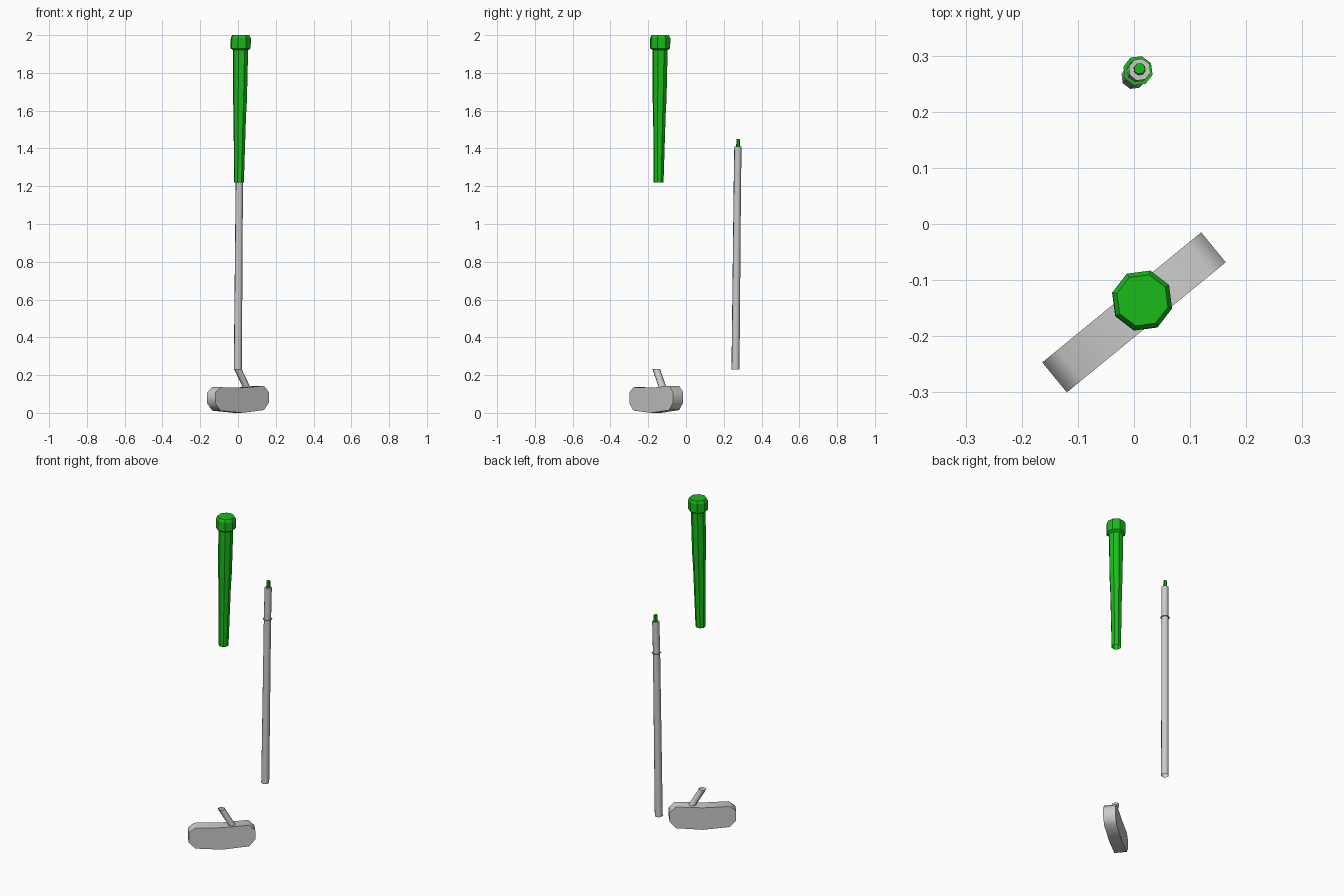
import bpy, bmesh, math
from mathutils import Vector

if "Cube" in bpy.data.objects:
    bpy.data.objects.remove(bpy.data.objects["Cube"])

SIDES = 8
green = bpy.data.materials.new("green")
green.diffuse_color = (0.01, 0.5, 0.01, 1)
green.use_nodes = True
green.node_tree.nodes["Principled BSDF"].inputs["Base Color"].default_value = green.diffuse_color


def finish(name, bm, mat=None, smooth=False):
    bmesh.ops.recalc_face_normals(bm, faces=bm.faces)
    me = bpy.data.meshes.new(name)
    bm.to_mesh(me)
    bm.free()
    ob = bpy.data.objects.new(name, me)
    bpy.context.collection.objects.link(ob)
    if mat:
        me.materials.append(mat)
    if smooth:
        bpy.context.view_layer.objects.active = ob
        ob.select_set(True)
        bpy.ops.object.shade_smooth_by_angle(angle=math.radians(60))
        ob.select_set(False)
    return ob


def tube(name, rings, mat=None, cap_top=False, smooth=False, turn=30):
    """Loft octagonal rings given as (x, y, z, radius)."""
    bm = bmesh.new()
    loops = []
    for x, y, z, r in rings:
        angles = [math.radians(turn) + math.tau * i / SIDES for i in range(SIDES)]
        loops.append([bm.verts.new((x + r * math.cos(a), y + r * math.sin(a), z)) for a in angles])
    for lo, hi in zip(loops, loops[1:]):
        for i in range(SIDES):
            j = (i + 1) % SIDES
            bm.faces.new((lo[i], lo[j], hi[j], hi[i]))
    if cap_top:
        bm.faces.new(loops[-1])
    return finish(name, bm, mat, smooth)


# Grip: tapered octagonal handle with a wider butt cap, leaning slightly
def grip_ring(z, r):
    t = (z - 1.22) / 0.78
    return (0.005 + 0.010 * t, -0.145 + 0.009 * t, z, r)


grip_profile = [(1.22, 0.027), (1.42, 0.031), (1.57, 0.034), (1.66, 0.038),
                (1.92, 0.041), (1.93, 0.055), (1.985, 0.055), (2.0, 0.047)]
tube("grip", [grip_ring(z, r) for z, r in grip_profile], green, cap_top=True)

# Shaft with flat shoulder at the top, the tip pin and the flat collar
tube("shaft", [(-0.001, 0.262, 0.23, 0.022), (0.007, 0.272, 1.22, 0.020),
               (0.010, 0.275, 1.41, 0.020), (0.010, 0.275, 1.41, 0.010)], smooth=True)
tube("shaft_tip", [(0.010, 0.276, 1.41, 0.011), (0.010, 0.277, 1.45, 0.010)], green, cap_top=True)
tube("shaft_collar", [(0.007, 0.273, 1.22, 0.027), (0.007, 0.273, 1.22, 0.020)], green)

# Club head: bevelled outline extruded and turned to face diagonally
heading = math.radians(39.3)
along = Vector((math.cos(heading), math.sin(heading), 0))
across = Vector((-math.sin(heading), math.cos(heading), 0))
centre = Vector((0, -0.1575, 0))
outline = [(-0.183, 0.05), (-0.183, 0.108), (-0.148, 0.136), (0.0, 0.133), (0.15, 0.143),
           (0.183, 0.11), (0.183, 0.055), (0.15, 0.015), (0.0, 0.0), (-0.148, 0.012)]
bm = bmesh.new()
front, back = [[bm.verts.new(centre + along * u + across * w + Vector((0, 0, z)))
                for u, z in outline] for w in (-0.0345, 0.0345)]
bm.faces.new(front)
bm.faces.new(back)
for i in range(len(outline)):
    j = (i + 1) % len(outline)
    bm.faces.new((front[i], front[j], back[j], back[i]))
finish("club_head", bm, smooth=True)

# Neck: slanted open stub joining the head to the shaft
tube("neck", [(0.048, -0.122, 0.13, 0.021), (-0.001, -0.158, 0.233, 0.021)], smooth=True)
